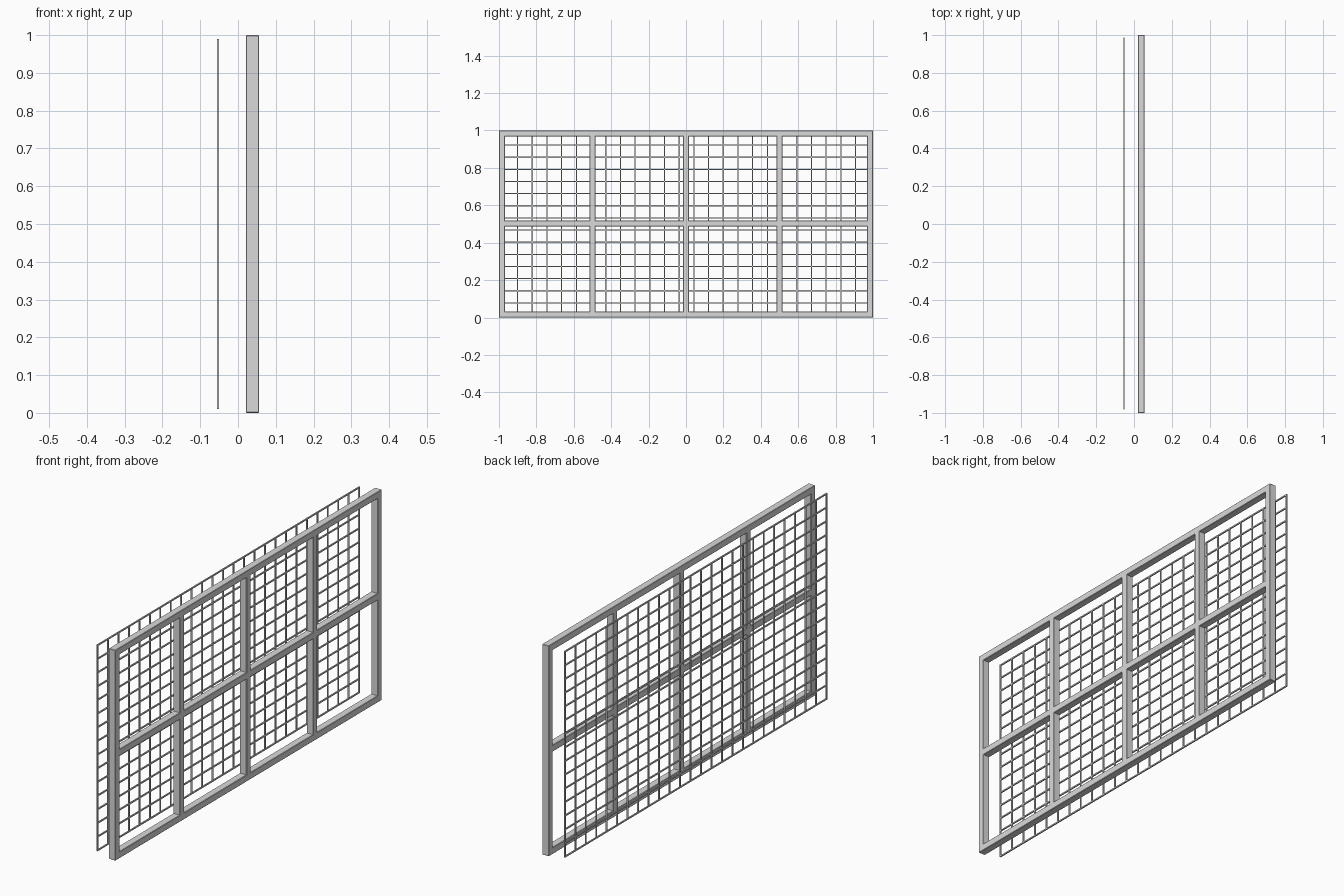
import bpy

cube = bpy.data.objects.get("Cube")
if cube:
    bpy.data.objects.remove(cube, do_unlink=True)

grey = bpy.data.materials.new("light_grey")
grey.use_nodes = True
colour = (0.7, 0.7, 0.7, 1)
grey.diffuse_color = colour
grey.node_tree.nodes["Principled BSDF"].inputs["Base Color"].default_value = colour


def box(name, low, high, bevel=0):
    """Box between two opposite corners."""
    bpy.ops.mesh.primitive_cube_add(size=1)
    ob = bpy.context.object
    ob.name = name
    ob.location = [(a + b) / 2 for a, b in zip(low, high)]
    ob.scale = [b - a for a, b in zip(low, high)]
    bpy.ops.object.transform_apply(location=True, scale=True)
    ob.data.materials.append(grey)
    if bevel:
        mod = ob.modifiers.new("Bevel", "BEVEL")
        mod.width = bevel
        mod.segments = 1
    return ob


# Frame: outer rails and posts, with dividing bars between them
BACK, FRONT, W = 0.021, 0.056, 0.032
EDGE = 0.002

for name, z in (("bottom_rail", W / 2), ("middle_rail", 0.502), ("top_rail", 1 - W / 2)):
    box(name, (BACK, -1 + W / 2, z - W / 2), (FRONT, 1 - W / 2, z + W / 2), EDGE)

for name, y in (("right_post", -1 + W / 2), ("left_post", 1 - W / 2)):
    box(name, (BACK, y - W / 2, 0), (FRONT, y + W / 2, 1), EDGE)

for i in range(3):
    y = -0.5 + i * 0.5
    box(f"divider_post_{i + 1}", (BACK, y - W / 2, W / 2),
        (FRONT, y + W / 2, 1 - W / 2), EDGE)

# Wire mesh: evenly spaced thin bars in a plane behind the frame
MESH_BACK, MESH_FRONT, T = -0.056, -0.05, 0.006
Y0, Y1, Z0, Z1 = -0.979, 0.985, 0.013, 0.987
COLUMNS, ROWS = 26, 16

for i in range(COLUMNS):
    y = Y0 + (Y1 - Y0) * i / (COLUMNS - 1)
    box(f"upright_wire_{i + 1}", (MESH_BACK, y - T / 2, Z0 - T / 2),
        (MESH_FRONT, y + T / 2, Z1 + T / 2))

for i in range(ROWS):
    z = Z0 + (Z1 - Z0) * i / (ROWS - 1)
    box(f"level_wire_{i + 1}", (MESH_BACK, Y0 - T / 2, z - T / 2),
        (MESH_FRONT, Y1 + T / 2, z + T / 2))
